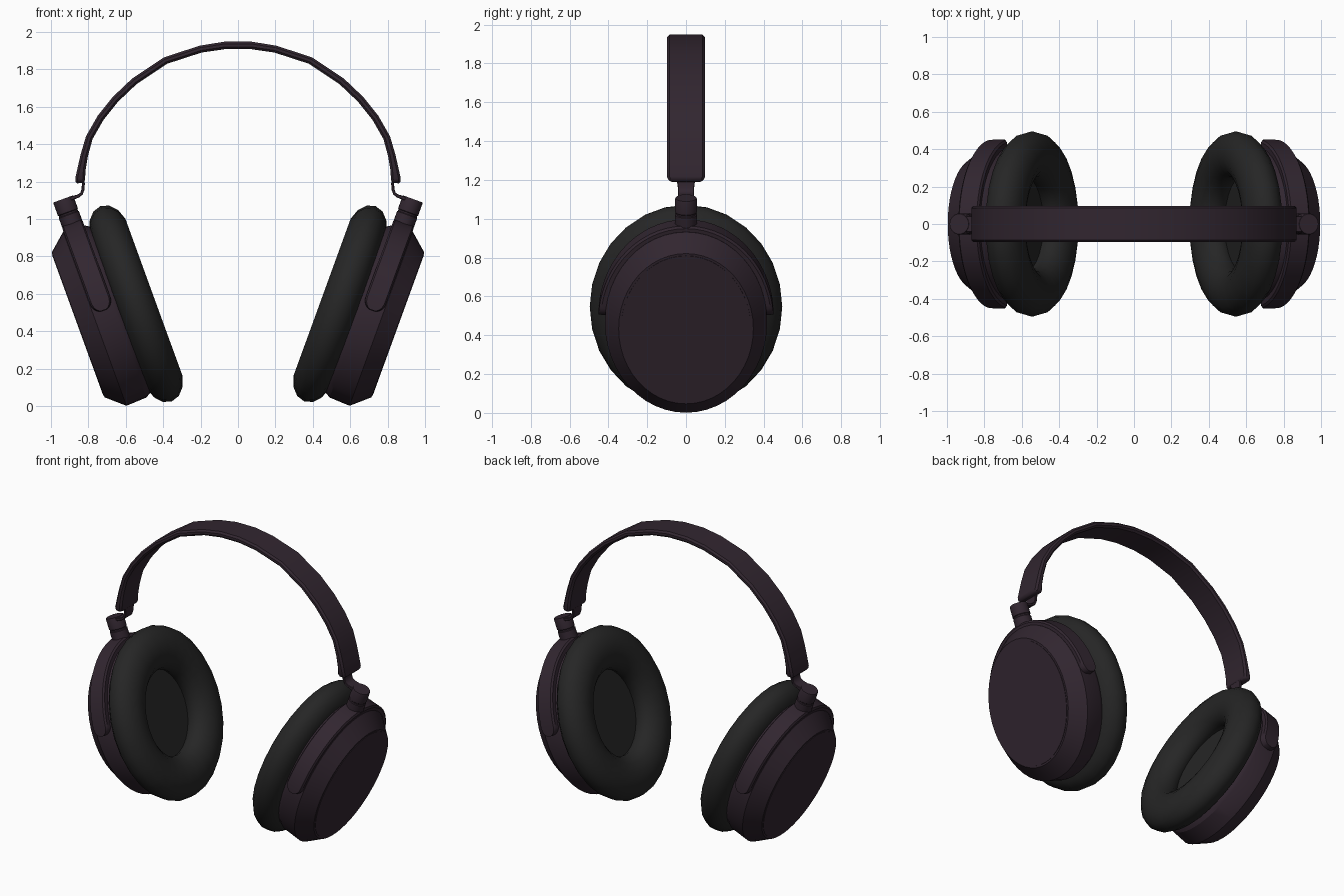
import bpy, bmesh, math
from mathutils import Vector

if "Cube" in bpy.data.objects:
    bpy.data.objects.remove(bpy.data.objects["Cube"])

TILT = math.radians(20)
CV = 0.70  # height of the cup centre along the tilted axis


def material(name, rgb):
    m = bpy.data.materials.new(name)
    m.diffuse_color = (*rgb, 1)
    m.use_nodes = True
    m.node_tree.nodes["Principled BSDF"].inputs["Base Color"].default_value = m.diffuse_color
    return m


plum = material("dark_plum", (0.031, 0.019, 0.029))
black = material("soft_black", (0.019, 0.019, 0.019))


def cup(u, y, v):
    """Tilted cup coordinates (outward, y, up) to world."""
    c, s = math.cos(TILT), math.sin(TILT)
    return Vector((u * c + v * s, y, -u * s + v * c))


def loft(name, rings, mat, mirror=True, caps=True, closed=False, angle=35):
    """Skin a list of equal-length rings, optionally mirrored to the other side."""
    bm = bmesh.new()
    vr = [[bm.verts.new(p) for p in r] for r in rings]
    n = len(vr[0])
    pairs = list(zip(vr, vr[1:])) + ([(vr[-1], vr[0])] if closed else [])
    for a, b in pairs:
        for i in range(n):
            j = (i + 1) % n
            bm.faces.new((a[i], a[j], b[j], b[i]))
    if caps and not closed:
        bm.faces.new(vr[0][::-1])
        bm.faces.new(vr[-1])
    bmesh.ops.recalc_face_normals(bm, faces=bm.faces)
    me = bpy.data.meshes.new(name)
    bm.to_mesh(me)
    bm.free()
    me.materials.append(mat)
    ob = bpy.data.objects.new(name, me)
    bpy.context.collection.objects.link(ob)
    bpy.ops.object.select_all(action='DESELECT')
    ob.select_set(True)
    bpy.context.view_layer.objects.active = ob
    bpy.ops.object.shade_smooth_by_angle(angle=math.radians(angle))
    if mirror:
        ob.modifiers.new("mirror", 'MIRROR')
    return ob


def oval(u, ry, rv, n):
    """Elliptical ring in a plane across the cup axis."""
    return [cup(u, ry * math.cos(t), CV + rv * math.sin(t))
            for t in (2 * math.pi * i / n for i in range(n))]


def ribbon(name, path, mat, mirror, bevel):
    """Strip along (x, z, half_width, half_thickness) stations."""
    rings = []
    for i, (x, z, w, t) in enumerate(path):
        a, b = path[max(i - 1, 0)], path[min(i + 1, len(path) - 1)]
        d = Vector((b[0] - a[0], 0, b[1] - a[1])).normalized()
        nrm = Vector((-d.z, 0, d.x))
        k = min(bevel, t * 0.6)
        sec = [(w, t - k), (w - k, t), (-w + k, t), (-w, t - k),
               (-w, -t + k), (-w + k, -t), (w - k, -t), (w, -t + k)]
        rings.append([Vector((x, y, z)) + nrm * h for y, h in sec])
    return loft(name, rings, mat, mirror, angle=40)


# Ear cup shell: rounded back, straight rim, chamfer and flat outer face
shell = [(0.38, 0.37, 0.43), (0.42, 0.405, 0.475), (0.445, 0.414, 0.49),
         (0.56, 0.418, 0.495), (0.655, 0.347, 0.412)]
loft("cup_shell", [oval(u, y, v, 48) for u, y, v in shell], plum, angle=25)
# Thin cover plate on the outer face
loft("cup_cover", [oval(0.65, 0.335, 0.400, 48), oval(0.658, 0.335, 0.400, 48)], plum)

# Ear cushion: oval ring with an elliptical section
N = 14
pad = []
for i in range(N):
    a = 2 * math.pi * i / N
    r = 0.415 + 0.141 * math.cos(a)
    pad.append(oval(0.325 + 0.104 * math.sin(a), r * 0.892, r, 28))
loft("ear_cushion", pad, black, closed=True, angle=60)
# Inner fabric floor of the cushion
loft("cushion_floor", [oval(0.39, 0.33, 0.37, 28), oval(0.365, 0.30, 0.34, 28)], black)

# Yoke: arch over the upper half of the cup with rounded ends
yoke = []
S, R, A0 = 44, 0.058, math.radians(3)
for i in range(S + 1):
    f = 0.5 - 0.5 * math.cos(math.pi * i / S)  # denser towards the ends
    t = A0 + (math.pi - 2 * A0) * f
    s = min(f, 1 - f) * 1.5 + 0.003
    h = R if s > R else math.sqrt(max(R * R - (R - s) ** 2, 0))
    ring = []
    for du, dr in ((-h, -0.06), (-h, -0.012), (-h * 0.85, 0), (h * 0.85, 0),
                   (h, -0.012), (h, -0.06)):
        ring.append(cup(0.50 + du, (0.452 + dr) * math.cos(t),
                        CV + (0.525 + dr) * math.sin(t)))
    yoke.append(ring)
loft("yoke", yoke, plum)

# Pivot post on top of each yoke, with a fine groove
post = [(1.17, 0.057), (1.27, 0.057), (1.274, 0.053), (1.282, 0.053),
        (1.286, 0.057), (1.352, 0.057), (1.36, 0.054)]
loft("pivot_post", [[cup(0.50 + r * math.cos(a), r * math.sin(a), v)
                     for a in (2 * math.pi * i / 24 for i in range(24))]
                    for v, r in post], plum)

# Curved link between post and headband
ribbon("link", [(0.925, 1.098, 0.04, 0.010), (0.885, 1.112, 0.042, 0.010),
                (0.855, 1.122, 0.042, 0.009), (0.837, 1.135, 0.042, 0.008),
                (0.828, 1.16, 0.042, 0.008), (0.827, 1.19, 0.046, 0.008),
                (0.832, 1.23, 0.055, 0.008)], plum, True, 0.003)

# Headband: one continuous arch, slightly thicker at its rounded ends
half = [(0.844, 1.192, 0.078, 0.016), (0.845, 1.200, 0.091, 0.024),
        (0.844, 1.215, 0.097, 0.026), (0.836, 1.27, 0.097, 0.022),
        (0.822, 1.34, 0.097, 0.020), (0.795, 1.435, 0.097, 0.019),
        (0.735, 1.54, 0.097, 0.019), (0.655, 1.64, 0.097, 0.019),
        (0.555, 1.735, 0.097, 0.019), (0.387, 1.847, 0.097, 0.019),
        (0.20, 1.908, 0.097, 0.019), (0.07, 1.928, 0.097, 0.020)]
ribbon("headband", half + [(-x, z, w, t) for x, z, w, t in reversed(half)],
       plum, False, 0.012)
